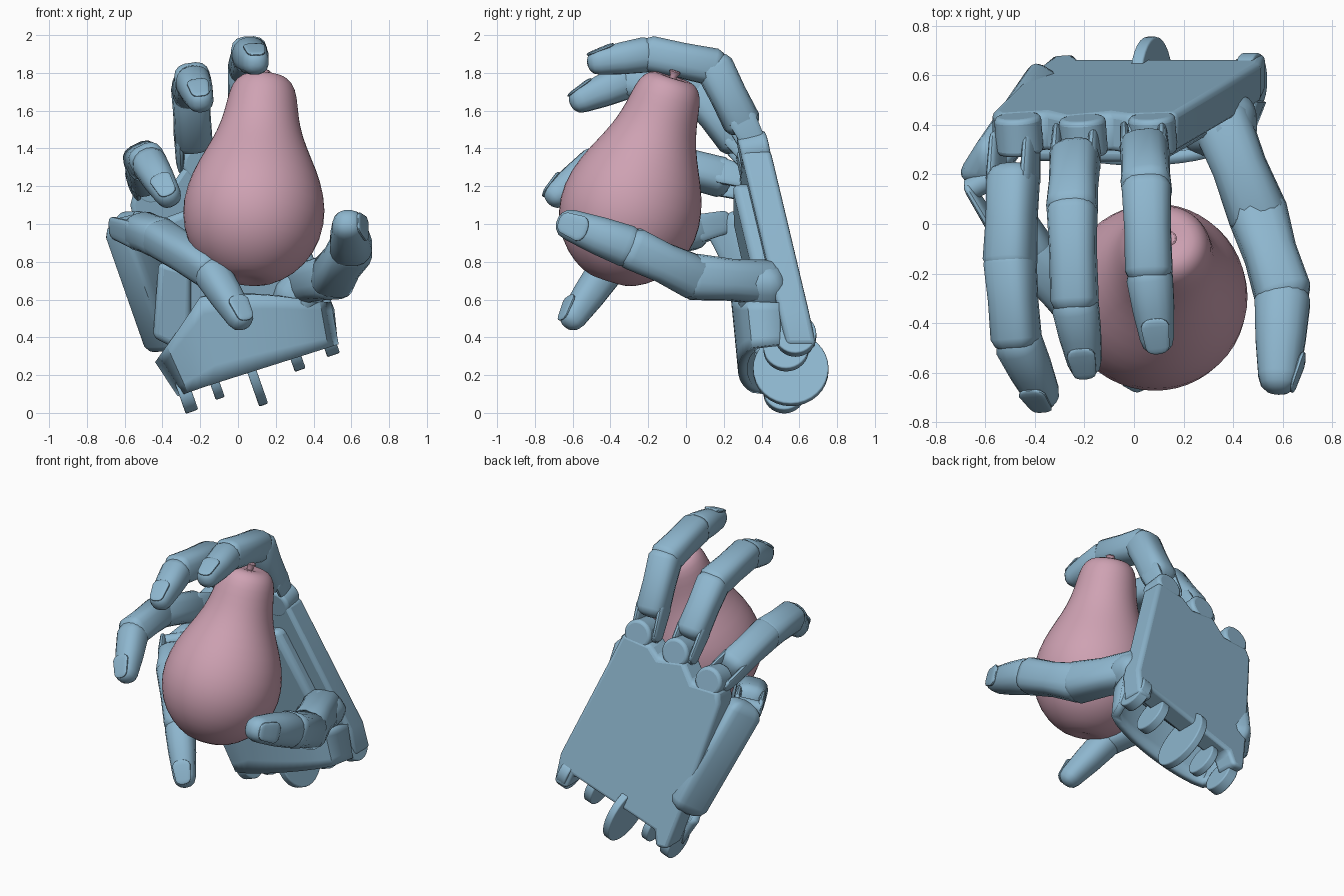
import bpy, bmesh, math
from mathutils import Vector as V, Matrix

if "Cube" in bpy.data.objects:
    bpy.data.objects.remove(bpy.data.objects["Cube"])


def material(name, rgb):
    m = bpy.data.materials.new(name)
    m.use_nodes = True
    m.diffuse_color = (*rgb, 1)
    m.node_tree.nodes["Principled BSDF"].inputs["Base Color"].default_value = (*rgb, 1)
    return m


BLUE = material("steel blue", (0.27, 0.47, 0.62))
PINK = material("dusty pink", (0.62, 0.36, 0.45))
ACROSS = V((0.94, 0, 0.33)).normalized()   # wrist hinge direction
BACK = V((-0.07, 0.97, 0.2)).normalized()  # facing of the back of the hand


def finish(name, bm, mat, angle=35, bevel=0, subdiv=0):
    bmesh.ops.recalc_face_normals(bm, faces=bm.faces)
    me = bpy.data.meshes.new(name)
    bm.to_mesh(me)
    bm.free()
    me.materials.append(mat)
    ob = bpy.data.objects.new(name, me)
    bpy.context.collection.objects.link(ob)
    if bevel:
        b = ob.modifiers.new("Bevel", "BEVEL")
        b.width, b.segments = bevel, 3
    if subdiv:
        s = ob.modifiers.new("Smooth", "SUBSURF")
        s.levels = s.render_levels = subdiv
    bpy.ops.object.select_all(action="DESELECT")
    ob.select_set(True)
    bpy.context.view_layer.objects.active = ob
    bpy.ops.object.shade_smooth_by_angle(angle=math.radians(angle))
    return ob


def loft(bm, rings):
    """Skin a list of point rings and cap both ends."""
    loops = [[bm.verts.new(p) for p in ring] for ring in rings]
    n = len(loops[0])
    for a, b in zip(loops, loops[1:]):
        for i in range(n):
            bm.faces.new((a[i], a[(i + 1) % n], b[(i + 1) % n], b[i]))
    bm.faces.new(loops[0])
    bm.faces.new(loops[-1])


def segment(bm, p, q, r0, r1, out, wide=1.0, flat=1.0, square=0.7, dome=0.6, waist=0.5):
    """Round-ended bar from p to q with a rounded-box section."""
    p, q = V(p), V(q)
    d = (q - p).normalized()
    side = d.cross(out).normalized()
    up = side.cross(d)
    stations = [(p - d * r0 * dome * math.cos(t), r0 * math.sin(t)) for t in (0.25, 0.6, 1.0, 1.57)]
    stations += [(p.lerp(q, 0.5), (r0 + r1) * waist)]
    stations += [(q + d * r1 * dome * math.cos(t), r1 * math.sin(t)) for t in (1.57, 1.0, 0.6, 0.25)]

    def rounded(v):
        return math.copysign(abs(v) ** square, v)
    rings = []
    for c, r in stations:
        angles = [2 * math.pi * (i + 0.5) / 16 for i in range(16)]
        rings.append([c + side * r * wide * rounded(math.cos(t)) + up * r * flat * rounded(math.sin(t))
                      for t in angles])
    loft(bm, rings)


def disc(bm, centre, axis, radius, thick):
    rot = V((0, 0, 1)).rotation_difference(axis).to_matrix().to_4x4()
    bmesh.ops.create_cone(bm, cap_ends=True, segments=32, radius1=radius, radius2=radius,
                          depth=thick, matrix=Matrix.Translation(centre) @ rot)


def finger(name, pts, r, out=None, fork=True, waist=0.48):
    pts = [V(p) for p in pts]
    d = [(b - a).normalized() for a, b in zip(pts, pts[1:])]
    hinge = d[0].cross(d[2]).normalized()
    bm = bmesh.new()
    outs = [V(out) if out else k.cross(hinge) for k in d]
    start = pts[0]
    # forked knuckle with a hinge pin
    if fork:
        for s in (-1, 1):
            off = hinge * s * r * 0.76
            segment(bm, pts[0] + d[0] * 0.03 + off, pts[0] + d[0] * 0.2 + off,
                    r * 0.62, r * 0.75, outs[0], wide=0.3)
        disc(bm, pts[0] + d[0] * 0.03, hinge, r * 0.45, r * 1.6)
        start = pts[0] + d[0] * 0.19
    segment(bm, start, pts[1], r, r * 1.02, outs[0], waist=waist)
    segment(bm, pts[1], pts[2], r, r * 0.96, outs[1], waist=waist)
    tip = pts[3] - d[2] * r * 0.6
    segment(bm, pts[2] + d[2] * r * 0.3, tip, r * 0.95, r * 0.7, outs[2], square=0.85, dome=0.9, waist=0.52)
    # nail, following the taper of the fingertip
    o = (outs[2] - d[2] * outs[2].dot(d[2])).normalized()
    segment(bm, tip - d[2] * 0.06 + o * r * 0.73, tip + d[2] * 0.03 + o * r * 0.52,
            r * 0.58, r * 0.48, outs[2], flat=0.2, square=0.6)
    return finish(name, bm, BLUE)


finger("index_finger", [(.04, .38, 1.37), (.05, .15, 1.83), (.06, -.19, 1.9), (.1, -.52, 1.85)], .1)
finger("middle_finger", [(-.23, .38, 1.3), (-.25, .06, 1.705), (-.24, -.31, 1.76), (-.19, -.61, 1.635)], .1)
finger("ring_finger", [(-.48, .37, 1.2), (-.5, -.15, 1.335), (-.475, -.46, 1.33), (-.35, -.73, 1.12)], .1)
finger("little_finger", [(-.61, .2, 1.0), (-.42, -.11, .93), (-.15, -.42, .76), (.04, -.63, .46)], .1)
finger("thumb", [(.35, .42, .69), (.5, .04, .72), (.6, -.28, .87), (.58, -.68, 1.02)], .12,
       out=(1, -.25, .1), fork=False, waist=0.455)


# palm pieces: front outlines (x, z) laid on the sloping back of the hand
def back_y(x, z):
    return 0.685 + 0.07 * (x - 0.45) - 0.21 * (z - 0.36)


def slab(name, outline, near, far, bevel):
    bm = bmesh.new()
    loft(bm, [[V((x, back_y(x, z) + off, z)) for x, z in outline] for off in (near, far)])
    return finish(name, bm, BLUE, bevel=bevel)


slab("back_plate", [(.53, .36), (.51, .55), (.17, 1.39), (-.03, 1.36), (-.1, 1.29), (-.28, 1.31),
                    (-.36, 1.19), (-.55, 1.18), (-.57, 1.1), (-.42, .45), (-.33, .12),
                    (-.24, .12), (-.22, .22), (.4, .43), (.43, .34)], -.16, 0, .025)
slab("palm_pad", [(.42, .5), (.12, 1.22), (-.42, 1.02), (-.32, .3)], -.24, -.12, .04)
slab("palm_web", [(-.25, .3), (-.25, .75), (-.42, .8), (-.45, .4)], -.29, -.08, .03)

# rounded knuckle lobes on the plate's upper edge
for name, x, z in (("index", .07, 1.405), ("middle", -.21, 1.35), ("ring", -.47, 1.225)):
    bm = bmesh.new()
    disc(bm, V((x, back_y(x, z), z)) - BACK * .08, BACK, .095, .155)
    finish(name + "_knuckle_lobe", bm, BLUE, bevel=.02)

# little finger metacarpal
bm = bmesh.new()
segment(bm, (-.59, .24, .98), (-.39, .53, .41), .12, .12, V((-.8, .5, 0)), flat=.7, square=.4)
finish("little_finger_metacarpal", bm, BLUE)

# curved heel of the hand
bm = bmesh.new()
COLS, ROWS = 16, 5
grid = []
for i in range(COLS + 1):
    s = i / COLS
    bulge = math.sin(math.pi * s) ** 0.25 if 0 < i < COLS else 0
    low = V((-.3 + .81 * s, .5 - .2 * bulge, .1 + .26 * s))
    high = V((-.42 + .89 * s, .5 - .24 * bulge, .28 + .3 * min(1, s / .25) + .05 * math.sin(math.pi * s)))
    grid.append([bm.verts.new(low.lerp(high, j / ROWS)) for j in range(ROWS + 1)])
for a, b in zip(grid, grid[1:]):
    for j in range(ROWS):
        bm.faces.new((a[j], b[j], b[j + 1], a[j + 1]))
heel = finish("palm_heel", bm, BLUE)
shell = heel.modifiers.new("Thickness", "SOLIDIFY")
shell.thickness, shell.offset = 0.05, 0

# thumb socket
bm = bmesh.new()
segment(bm, (.3, .4, .6), (.38, .41, .7), .125, .125, V((0, -1, 0)), dome=.8)
finish("thumb_socket", bm, BLUE)

# wrist lugs, with the large wheel in the middle
for name, centre, radius, thick in (("outer_lug", (-.28, .52, .11), .11, .07),
                                    ("outer_inner_lug", (-.13, .52, .18), .11, .05),
                                    ("wrist_wheel", (.07, .555, .23), .2, .05),
                                    ("thumb_inner_lug", (.29, .53, .34), .12, .06),
                                    ("thumb_lug", (.47, .58, .41), .11, .07)):
    bm = bmesh.new()
    disc(bm, V(centre), ACROSS, radius, thick)
    finish(name, bm, BLUE, bevel=.008)

# pear, turned around a leaning axis
bottom, top = V((.055, -.415, .695)), V((.14, -.065, 1.785))
axis = top - bottom
turn = V((0, 0, 1)).rotation_difference(axis).to_matrix()


def ring(height, radius, n=24):
    return [bottom + axis * height + turn @ V((radius * math.cos(t), radius * math.sin(t), 0))
            for t in (2 * math.pi * i / n for i in range(n))]


bm = bmesh.new()
loft(bm, [ring(h, r) for h, r in ((.015, .03), (0, .1), (.04, .2), (.12, .305), (.24, .372), (.37, .385),
                                  (.5, .347), (.61, .285), (.71, .23), (.81, .198), (.91, .183),
                                  (.97, .155), (1.0, .1), (.985, .03))])
finish("pear", bm, PINK, angle=80, subdiv=1)

# pear stem
bm = bmesh.new()
loft(bm, [ring(h, r, 10) for h, r in ((.95, .02), (1.0, .02), (1.02, .032), (1.025, .024))])
finish("pear_stem", bm, PINK)
